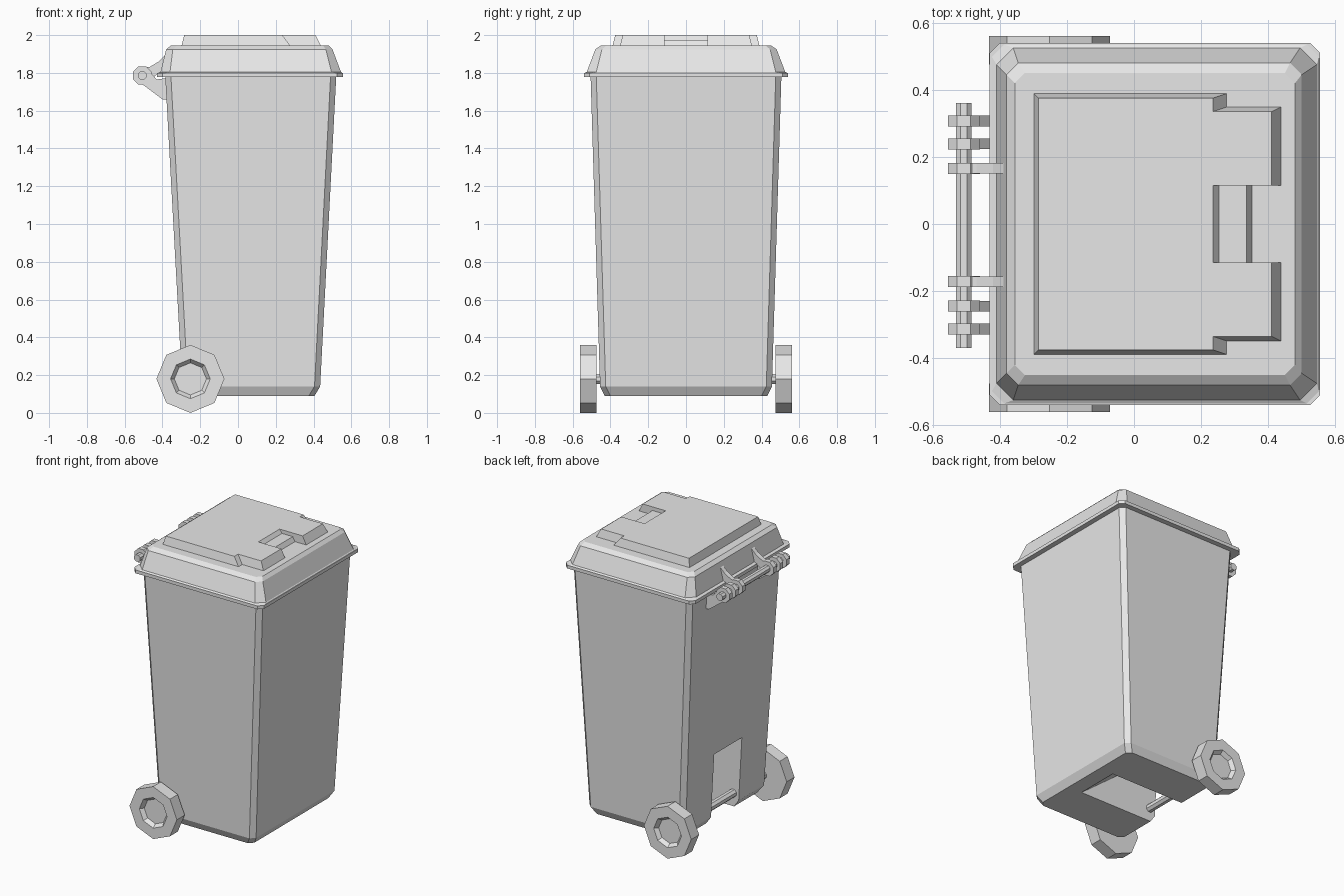
import bpy, bmesh, math

if "Cube" in bpy.data.objects:
    bpy.data.objects.remove(bpy.data.objects["Cube"])

grey = bpy.data.materials.new("light_grey")
grey.diffuse_color = (0.8, 0.8, 0.8, 1)
grey.use_nodes = True
grey.node_tree.nodes["Principled BSDF"].inputs["Base Color"].default_value = grey.diffuse_color


def loft(name, rings):
    """Join matching point rings with quads and cap both ends."""
    bm = bmesh.new()
    vr = [[bm.verts.new(p) for p in ring] for ring in rings]
    n = len(vr[0])
    for a, b in zip(vr, vr[1:]):
        for i in range(n):
            j = (i + 1) % n
            bm.faces.new((a[i], a[j], b[j], b[i]))
    bm.faces.new(vr[0][::-1])
    bm.faces.new(vr[-1])
    bmesh.ops.recalc_face_normals(bm, faces=bm.faces)
    me = bpy.data.meshes.new(name)
    bm.to_mesh(me)
    bm.free()
    me.materials.append(grey)
    ob = bpy.data.objects.new(name, me)
    bpy.context.collection.objects.link(ob)
    return ob


def rect(x0, x1, y0, y1, z, c=0):
    """Rectangle at height z with optional chamfered corners."""
    if not c:
        return [(x0, y0, z), (x1, y0, z), (x1, y1, z), (x0, y1, z)]
    return [(x0 + c, y0, z), (x1 - c, y0, z), (x1, y0 + c, z), (x1, y1 - c, z),
            (x1 - c, y1, z), (x0 + c, y1, z), (x0, y1 - c, z), (x0, y0 + c, z)]


def prism(name, profile, y0, y1):
    """Extrude an x-z profile along y."""
    return loft(name, [[(x, y, z) for x, z in profile] for y in (y0, y1)])


def octagon(x, z, r, turn=0.0):
    return [(x + r * math.cos(math.pi * (i / 4 + turn)),
             z + r * math.sin(math.pi * (i / 4 + turn))) for i in range(8)]


# Tapered bin body
body = loft("bin_body", [
    rect(-0.26, 0.405, -0.43, 0.43, 0.09, 0.03),
    rect(-0.295, 0.435, -0.455, 0.455, 0.14, 0.03),
    rect(-0.385, 0.52, -0.505, 0.505, 1.78, 0.03)])

# Wedge-shaped slot in the underside that opens at the axle
cutter = prism("slot_cutter", [(0.414, 0.0), (-0.5, 0.0), (-0.5, 0.72)], -0.15, 0.15)
cutter.hide_render = True
mod = body.modifiers.new("slot", 'BOOLEAN')
mod.operation = 'DIFFERENCE'
mod.solver = 'EXACT'
mod.object = cutter
bpy.context.view_layer.objects.active = body
body.select_set(True)
bpy.ops.object.modifier_apply(modifier="slot")
bpy.data.objects.remove(cutter)

# Lid rim and sloped lid
loft("lid_rim", [rect(-0.43, 0.555, -0.54, 0.54, z, 0.03) for z in (1.777, 1.8)])
loft("lid", [
    rect(-0.43, 0.555, -0.54, 0.54, 1.797, 0.03),
    rect(-0.41, 0.545, -0.525, 0.525, 1.806, 0.05),
    rect(-0.38, 0.50, -0.48, 0.48, 1.925, 0.035),
    rect(-0.355, 0.48, -0.45, 0.45, 1.945, 0.03)])

# Raised panel on the lid with two front pads and a grip between them
loft("lid_panel", [rect(-0.30, 0.28, -0.39, 0.39, 1.94),
                   rect(-0.285, 0.235, -0.375, 0.375, 2.0)])
for s, side in ((1, "back"), (-1, "front")):
    loft("lid_pad_" + side, [rect(0.2, 0.44, s * 0.115, s * 0.35, 1.94),
                             rect(0.2, 0.41, s * 0.115, s * 0.335, 2.0)])
prism("lid_grip", [(0.22, 1.94), (0.22, 1.975), (0.335, 1.975), (0.355, 1.94)],
      -0.115, 0.115)

# Hinge rod, body ears and lid arms
HX, HZ = -0.507, 1.786
prism("hinge_rod", octagon(HX, HZ, 0.025, 0.125), -0.37, 0.36)
ear = [(-0.545, 1.757), (-0.50, 1.735), (-0.40, 1.66), (-0.36, 1.66),
       (-0.36, 1.775), (-0.43, 1.765), (-0.47, 1.81)]
arm = [(-0.52, 1.832), (-0.47, 1.83), (-0.42, 1.86), (-0.37, 1.91), (-0.35, 1.88),
       (-0.375, 1.82), (-0.415, 1.80), (-0.47, 1.765)]
for s, side in ((1, "back"), (-1, "front")):
    for part, shape, mid in (("hinge_ear_outer", ear, 0.31),
                             ("hinge_ear_inner", ear, 0.242),
                             ("lid_arm", arm, 0.169)):
        y = s * mid - 0.003
        prism(f"{part}_{side}", shape, y - 0.016, y + 0.016)
        prism(f"{part}_knuckle_{side}", octagon(HX, HZ, 0.052, 0.125),
              y - 0.0165, y + 0.0165)

# Axle and eight-sided wheels with sunken hubs
prism("axle", octagon(-0.252, 0.18, 0.028, 0.125), -0.5, 0.5)
for s, side in ((1, "back"), (-1, "front")):
    loft("wheel_" + side, [
        [(x, s * y, z) for x, z in octagon(-0.252, 0.18, r)]
        for r, y in ((0.18, 0.475), (0.18, 0.56), (0.105, 0.56), (0.085, 0.535))])
